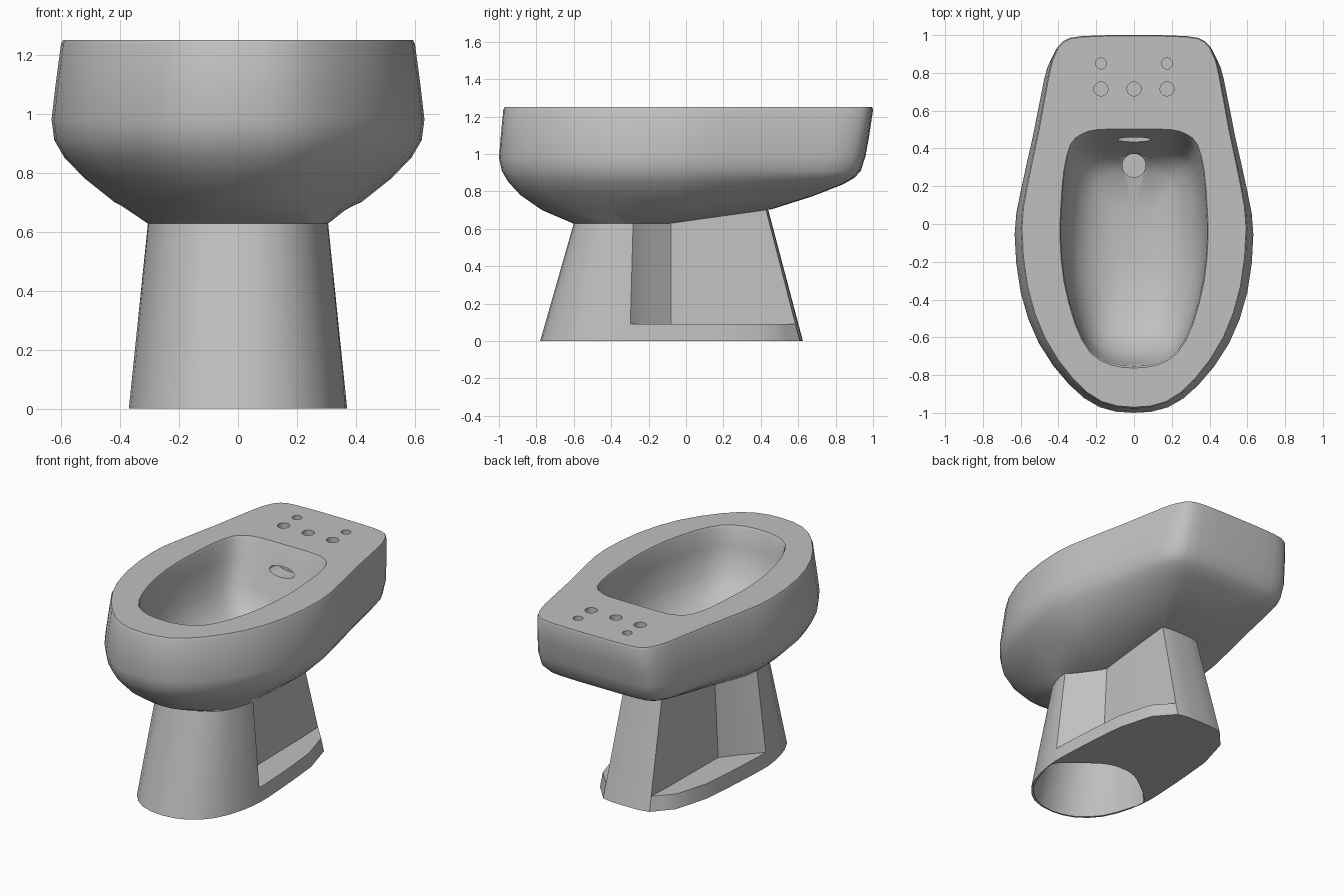
import bpy, bmesh, math

old = bpy.data.objects.get("Cube")
if old:
    bpy.data.objects.remove(old, do_unlink=True)

ceramic = bpy.data.materials.new("grey ceramic")
ceramic.use_nodes = True
colour = (0.53, 0.53, 0.53, 1)
ceramic.diffuse_color = colour
ceramic.node_tree.nodes["Principled BSDF"].inputs["Base Color"].default_value = colour


def loop(half, straight=9):
    """Mirror a half outline (back to front) and add midpoints, which round
    the outline except where it lies behind y = straight."""
    pts = half + [(-x, y) for x, y in half[-2:0:-1]]
    n, out = len(pts), []
    for i in range(n):
        a, b, c, d = (pts[(i + k) % n] for k in (-1, 0, 1, 2))
        bulge = 0 if min(b[1], c[1]) > straight else 1 / 16
        out.append(b)
        out.append(tuple((b[k] + c[k]) / 2 + bulge * (b[k] - a[k] + c[k] - d[k])
                         for k in (0, 1)))
    return out


def fit(outline, hx, front, back, z_front, z_back):
    """Scale an outline to a half width and y range; its z rises to the back."""
    w = max(p[0] for p in outline)
    lo, hi = min(p[1] for p in outline), max(p[1] for p in outline)
    ring = []
    for x, y in outline:
        t = (y - lo) / (hi - lo)
        lift = max(0, (t - 0.48) / 0.52)
        ring.append((x * hx / w, front + t * (back - front),
                     z_front + lift * (z_back - z_front)))
    return ring


def taper(outline, z):
    """Narrow an outline with height, leaning the front and back inwards."""
    k, ring = z / .63, []
    for x, y in outline:
        dy = .18 * max(0, (-y - .25) / .53) - .165 * max(0, y / .62)
        ring.append((x * (1 - .175 * k), y + dy * k, z))
    return ring


def loft(name, rings):
    """Skin a list of equal rings and close both ends."""
    bm = bmesh.new()
    rows = [[bm.verts.new(p) for p in r] for r in rings]
    n = len(rows[0])
    for r, s in zip(rows, rows[1:]):
        for i in range(n):
            j = (i + 1) % n
            bm.faces.new((r[i], r[j], s[j], s[i]))
    bm.faces.new(rows[0])
    bm.faces.new(rows[-1])
    bmesh.ops.remove_doubles(bm, verts=bm.verts, dist=0.006)
    bmesh.ops.recalc_face_normals(bm, faces=bm.faces)
    me = bpy.data.meshes.new(name)
    bm.to_mesh(me)
    bm.free()
    me.materials.append(ceramic)
    ob = bpy.data.objects.new(name, me)
    bpy.context.collection.objects.link(ob)
    return ob


def cut(target, loc, rx, ry, depth, tilt=0):
    """Sink a round or oval hole into the target."""
    bpy.ops.mesh.primitive_cylinder_add(vertices=24, radius=1, depth=1,
                                        location=loc, rotation=(tilt, 0, 0))
    tool = bpy.context.object
    tool.scale = (rx, ry, depth)
    tool.hide_render = True
    tool.data.materials.append(ceramic)
    bpy.context.view_layer.objects.active = target
    mod = target.modifiers.new("hole", 'BOOLEAN')
    mod.operation, mod.solver, mod.object = 'DIFFERENCE', 'EXACT', tool
    bpy.ops.object.modifier_apply(modifier=mod.name)
    bpy.data.objects.remove(tool, do_unlink=True)


def smooth(ob, degrees):
    bpy.ops.object.select_all(action='DESELECT')
    ob.select_set(True)
    bpy.context.view_layer.objects.active = ob
    bpy.ops.object.shade_smooth_by_angle(angle=math.radians(degrees))


# Pedestal: full foot, recessed sides above it, hollow front below
spine = [(0, .625), (.1, .622), (.165, .608)]
front = [(.37, -.30), (.347, -.46), (.28, -.63), (.157, -.745), (0, -.78)]
foot = loop(spine + [(.27, .49), (.333, .27), (.353, .05), (.364, -.12),
                     (.369, -.22)] + front, -.35)
column = loop(spine + [(.172, .4), (.175, .15), (.178, -.08), (.235, -.15),
                       (.305, -.23)] + front, -.35)
hollow = loop([(0, -.11), (.04, -.11), (.08, -.12), (.12, -.135), (.16, -.16),
               (.2, -.19), (.24, -.22), (.30, -.27), (.36, -.34),
               (.337, -.45), (.27, -.62), (.147, -.735), (0, -.77)])
pedestal = loft("pedestal", [taper(column, .70), taper(column, .09),
                             taper(foot, .09), taper(foot, 0),
                             taper(hollow, 0), taper(hollow, .58)])
smooth(pedestal, 30)

# Bowl: outer shell growing out of the column, flat rim and basin in one skin
rim = loop([(0, 1), (.27, .995), (.37, .968), (.415, .9), (.445, .8), (.5, .5),
            (.562, .2), (.59, -.02), (.56, -.33), (.47, -.6), (.32, -.82),
            (.17, -.94), (0, -.97)])
basin = loop([(0, .5), (.1, .5), (.2, .497), (.275, .475), (.335, .42),
              (.37, .28), (.385, .1), (.39, -.08), (.37, -.3), (.31, -.53),
              (.23, -.68), (.12, -.745), (0, -.76)])
shell_sizes = [(.42, -.77, .68, .70, .775), (.52, -.885, .84, .78, .838),
               (.588, -.95, .90, .85, .872), (.623, -.985, .935, .91, .91),
               (.632, -1, .96, .98, .99), (.618, -.99, .98, 1.1, 1.1),
               (.6, -.977, 1, 1.235, 1.235), (.593, -.969, .995, 1.25, 1.25)]
basin_sizes = [(.392, -.762, .502, 1.25), (.386, -.752, .495, 1.235),
               (.38, -.74, .455, 1.12), (.355, -.69, .395, .97),
               (.3, -.59, .355, .87), (.22, -.43, .27, .805),
               (.11, -.2, .1, .775)]
neck = [(x, y, .627 + .139 * max(0, y + .1)) for x, y, z in taper(column, .63)]
bowl = loft("bowl", [neck] + [fit(rim, *s) for s in shell_sizes]
            + [fit(basin, *s, s[3]) for s in basin_sizes])

# Tap holes, drain and overflow slot
for x, y, r in [(0, .715, .037), (-.175, .715, .037), (.175, .715, .037),
                (-.175, .85, .029), (.175, .85, .029)]:
    cut(bowl, (x, y, 1.25), r, r, .16)
cut(bowl, (0, .31, .84), .062, .062, .16)
cut(bowl, (0, .48, 1.1), .09, .03, .1, math.pi / 2)
smooth(bowl, 38)
